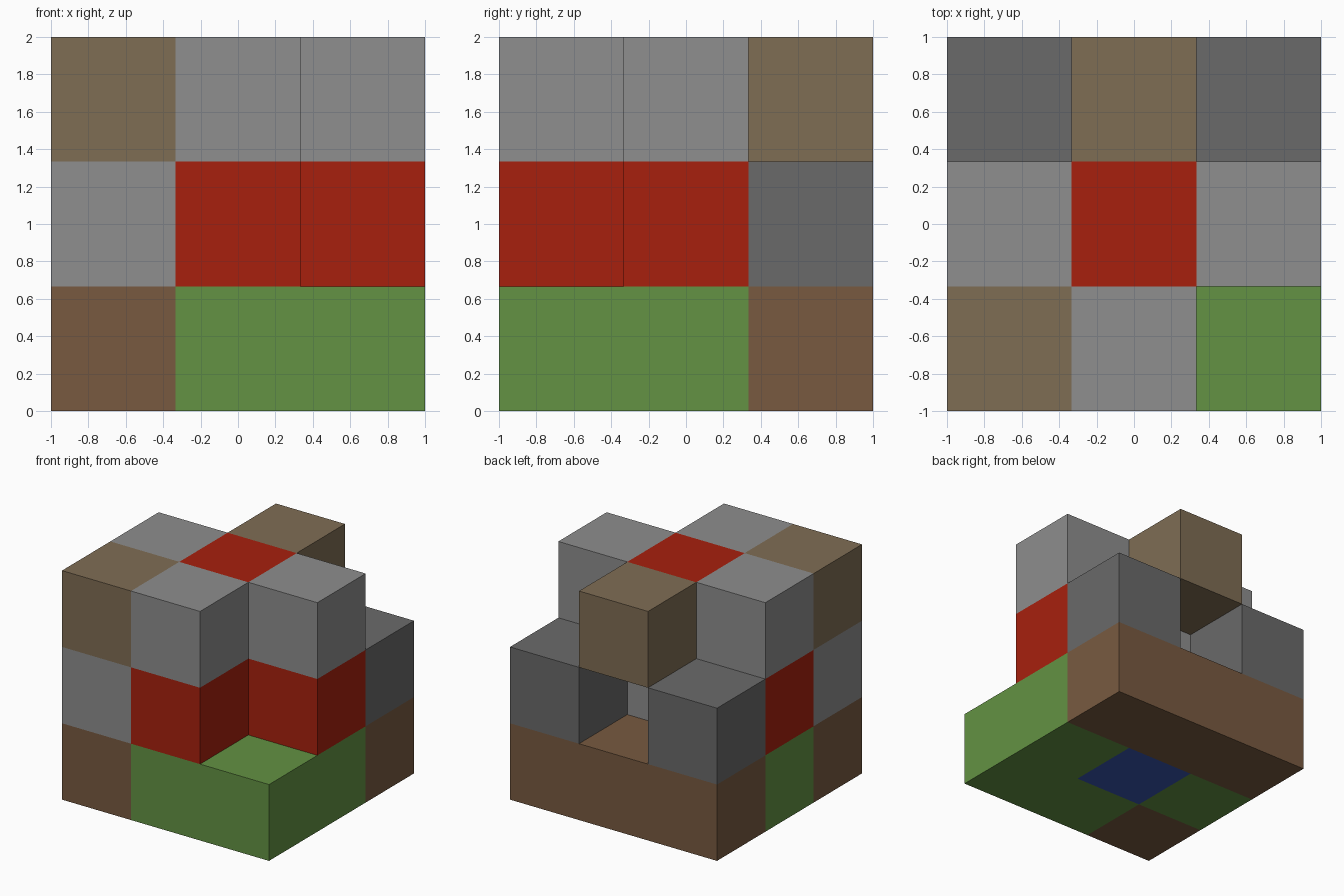
import bpy
import bmesh
from mathutils import Matrix, Vector

old = bpy.data.objects.get("Cube")
if old:
    bpy.data.objects.remove(old, do_unlink=True)

CELL = 2 / 3


def linear(hex_code):
    """Convert an sRGB hex string to a linear RGBA colour."""
    channels = [int(hex_code[i:i + 2], 16) / 255 for i in (0, 2, 4)]
    return [c / 12.92 if c <= 0.04045 else ((c + 0.055) / 1.055) ** 2.4
            for c in channels] + [1.0]


def make_material(name, hex_code):
    mat = bpy.data.materials.new(name)
    mat.use_nodes = True
    mat.diffuse_color = linear(hex_code)
    shader = mat.node_tree.nodes["Principled BSDF"]
    shader.inputs["Base Color"].default_value = linear(hex_code)
    return mat


# One letter per colour
COLOURS = {
    "L": make_material("light grey", "8e8e8e"),
    "D": make_material("dark grey", "6a6a6a"),
    "R": make_material("red", "a7200d"),
    "G": make_material("green", "639243"),
    "B": make_material("brown", "785a40"),
    "T": make_material("tan", "7f6d54"),
    "U": make_material("blue", "3856b0"),
}
LETTERS = list(COLOURS)

# Each layer is three rows from front to back, each row from -x to +x;
# a dot is an empty cell
LAYERS = {
    "lower_layer": ["BGG", "GUG", "BBB"],
    "middle_layer": ["LR.", "RLR", "D.D"],
    "upper_layer": ["TL.", "LRL", ".T."],
}
GRID = {(x, y, z): letter
        for z, rows in enumerate(LAYERS.values())
        for y, row in enumerate(rows)
        for x, letter in enumerate(row) if letter != "."}


def build_layer(name, level):
    """Build the cubes of one layer, keeping only their exposed faces."""
    bm = bmesh.new()
    for cell, letter in GRID.items():
        if cell[2] != level:
            continue
        centre = Vector((cell[0] - 1, cell[1] - 1, cell[2] + 0.5)) * CELL
        cube = bmesh.ops.create_cube(bm, size=CELL,
                                     matrix=Matrix.Translation(centre))
        faces = {f for v in cube["verts"] for f in v.link_faces}
        hidden = []
        for face in faces:
            face.normal_update()
            face.material_index = LETTERS.index(letter)
            neighbour = tuple(c + round(n) for c, n in zip(cell, face.normal))
            if neighbour in GRID:
                hidden.append(face)
        bmesh.ops.delete(bm, geom=hidden, context="FACES")
    bmesh.ops.remove_doubles(bm, verts=bm.verts, dist=0.001)
    mesh = bpy.data.meshes.new(name)
    bm.to_mesh(mesh)
    bm.free()
    for mat in COLOURS.values():
        mesh.materials.append(mat)
    bpy.context.collection.objects.link(bpy.data.objects.new(name, mesh))


for level, name in enumerate(LAYERS):
    build_layer(name, level)
